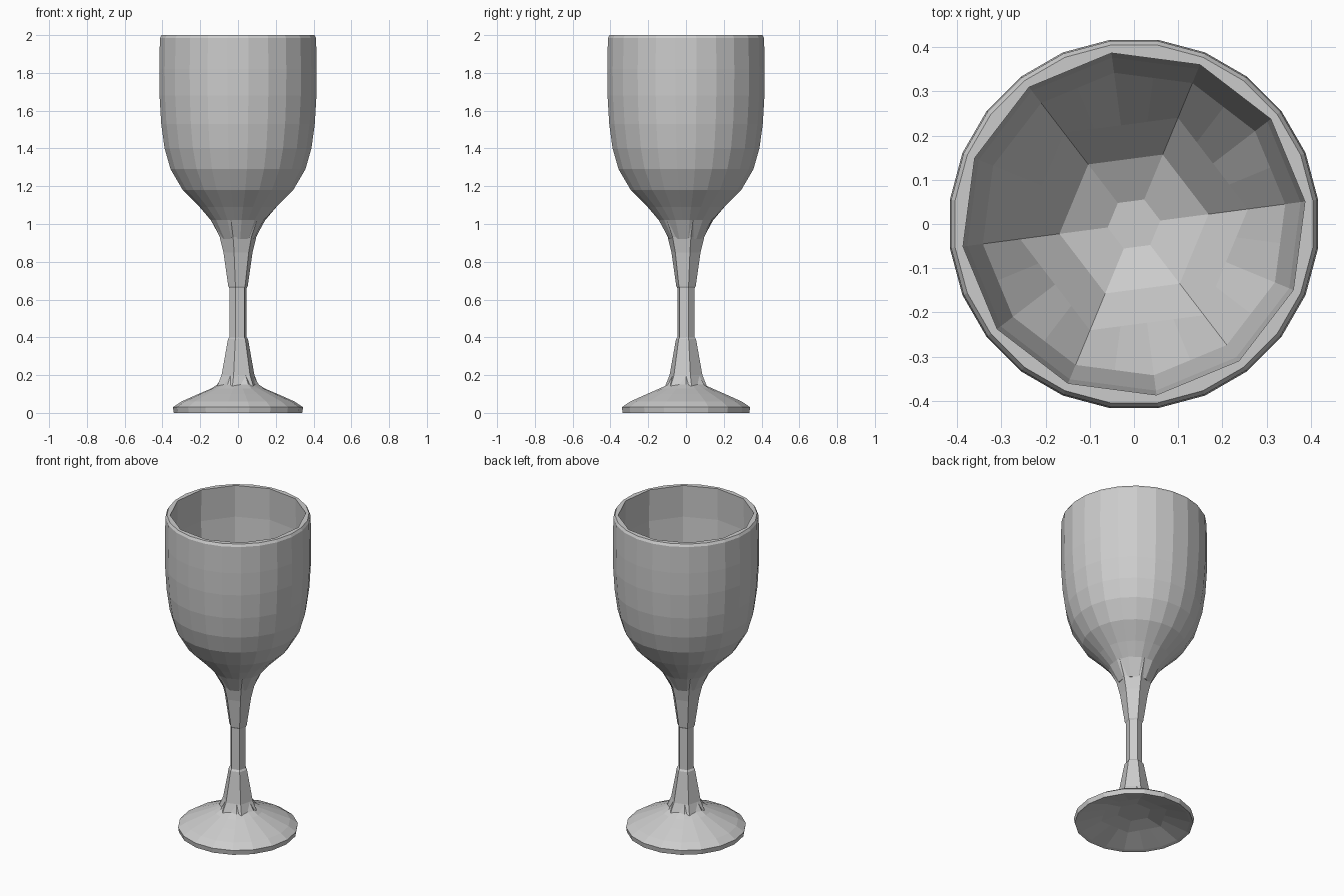
import bpy
import bmesh
from math import cos, sin, pi

if "Cube" in bpy.data.objects:
    bpy.data.objects.remove(bpy.data.objects["Cube"])


def lathe(name, rings, sides, phase=0.0, cap_start=False, cap_end=False):
    """Sweep (radius, z, facets) rings; facets < sides flattens a ring to a coarser polygon."""
    bm = bmesh.new()
    loops = []
    for r, z, facets in rings:
        loop = []
        step = 2 * pi / facets
        for i in range(sides):
            a = 2 * pi * i / sides
            k = r * cos(step / 2) / cos(a % step - step / 2)
            loop.append(bm.verts.new((k * cos(a + phase), k * sin(a + phase), z)))
        loops.append(loop)
    for a, b in zip(loops, loops[1:]):
        for i in range(sides):
            j = (i + 1) % sides
            bm.faces.new((a[i], a[j], b[j], b[i]))
    if cap_start:
        bm.faces.new(loops[0][::-1])
    if cap_end:
        bm.faces.new(loops[-1])
    bmesh.ops.recalc_face_normals(bm, faces=bm.faces[:])
    mesh = bpy.data.meshes.new(name)
    bm.to_mesh(mesh)
    bm.free()
    obj = bpy.data.objects.new(name, mesh)
    bpy.context.collection.objects.link(obj)
    return obj


# Foot: shallow hollow underneath, thin rim, cone rising to the stem
under = [(0.10, 0.07, 6), (0.20, 0.05, 6), (0.32, 0.005, 18)]
upper = [(0.34, 0.0, 18), (0.345, 0.03, 18), (0.30, 0.06, 18),
         (0.21, 0.10, 18), (0.14, 0.13, 18), (0.11, 0.15, 6), (0.08, 0.20, 6)]
lathe("foot", under + upper, 18, cap_start=True, cap_end=True)

# Stem: faceted, narrow in the middle, flaring at both ends
stem = [(0.115, 0.14), (0.09, 0.20), (0.055, 0.39), (0.047, 0.40), (0.047, 0.66),
        (0.053, 0.67), (0.08, 0.85), (0.10, 0.93), (0.145, 1.025)]
lathe("stem", [(r, z, 6) for r, z in stem], 6, phase=pi / 12,
      cap_start=True, cap_end=True)

# Bowl: finely faceted outside, thin rim, coarser facets inside
outer = [(0.09, 0.92), (0.145, 1.02), (0.205, 1.09), (0.295, 1.18), (0.36, 1.29),
         (0.392, 1.40), (0.41, 1.53), (0.419, 1.68), (0.42, 1.82),
         (0.417, 1.985), (0.408, 2.0)]
inner = [(0.39, 2.0), (0.395, 1.80), (0.38, 1.55), (0.345, 1.36),
         (0.26, 1.20), (0.17, 1.10), (0.06, 1.05)]
lathe("bowl",
      [(r, z, 12 if z < 1.05 else 24) for r, z in outer]
      + [(r, z, 12 if z > 1.3 else 6) for r, z in inner],
      24, phase=pi / 24, cap_start=True, cap_end=True)
